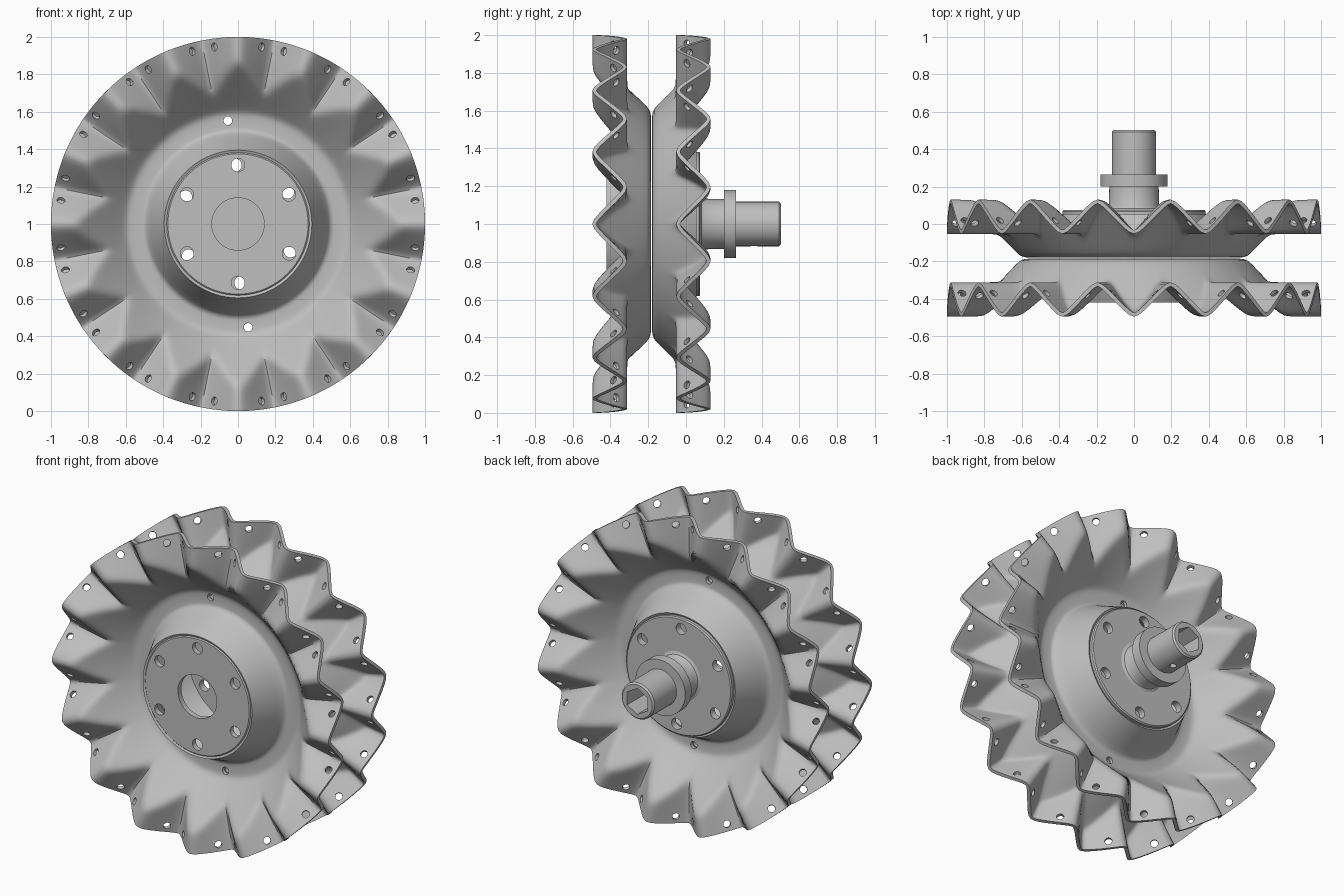
import bpy, bmesh
from math import sin, cos, asin, pi, tau, sqrt, radians
from mathutils import Matrix, Vector

if "Cube" in bpy.data.objects:
    bpy.data.objects.remove(bpy.data.objects["Cube"])

TEETH = 16
STEPS = 20            # samples per tooth
MID = -0.1825         # plane where the two discs meet
AXLE = Vector((0, 0, 1))

steel = bpy.data.materials.new("plain_steel_grey")
steel.use_nodes = True
grey = (0.52, 0.52, 0.52, 1)
steel.diffuse_color = grey
steel.node_tree.nodes["Principled BSDF"].inputs["Base Color"].default_value = grey


def make(name, bm, location):
    bmesh.ops.recalc_face_normals(bm, faces=bm.faces)
    mesh = bpy.data.meshes.new(name)
    bm.to_mesh(mesh)
    bm.free()
    mesh.materials.append(steel)
    obj = bpy.data.objects.new(name, mesh)
    obj.location = location
    bpy.context.collection.objects.link(obj)
    return obj


def activate(obj):
    bpy.ops.object.select_all(action='DESELECT')
    obj.select_set(True)
    bpy.context.view_layer.objects.active = obj


def apply_modifier(obj, mod):
    activate(obj)
    bpy.ops.object.modifier_apply(modifier=mod.name)


def smooth(obj, angle):
    activate(obj)
    bpy.ops.object.shade_smooth_by_angle(angle=radians(angle))


def cut(obj, holes):
    """Each hole is (centre, axis, radius, length, sides)."""
    bm = bmesh.new()
    for centre, axis, radius, length, sides in holes:
        turn = Vector(axis).to_track_quat('Z', 'Y').to_matrix().to_4x4()
        bmesh.ops.create_cone(bm, cap_ends=True, segments=sides, radius1=radius,
                              radius2=radius, depth=length,
                              matrix=Matrix.Translation(centre) @ turn)
    cutter = make("hole_cutter", bm, obj.location)
    cutter.hide_render = True
    mod = obj.modifiers.new("holes", 'BOOLEAN')
    mod.operation, mod.solver, mod.object = 'DIFFERENCE', 'EXACT', cutter
    apply_modifier(obj, mod)
    bpy.data.objects.remove(cutter)


def lathe(name, profile):
    """Spin a closed (radius, y) outline around the axle."""
    bm = bmesh.new()
    verts = [bm.verts.new((r, y, 0)) for r, y in profile]
    edges = [bm.edges.new((a, b)) for a, b in zip(verts, verts[1:] + verts[:1])
             if a.co.x + b.co.x > 0]
    bmesh.ops.spin(bm, geom=verts + edges, cent=(0, 0, 0), axis=(0, 1, 0),
                   angle=tau, steps=72, use_merge=True)
    bmesh.ops.remove_doubles(bm, verts=bm.verts, dist=1e-5)
    return make(name, bm, AXLE)


def polar(r, a, y):
    return Vector((r * cos(a), y, r * sin(a)))


def soft_max(a, b, k):
    return (a + b + sqrt((a - b) ** 2 + k * k)) / 2


def soft_min(a, b, k):
    return -soft_max(-a, -b, k)


# Corrugated rim: a zigzag with rounded crests
def wave(a):
    return -0.222 - 0.081 * asin(0.93 * cos(TEETH * a)) / asin(0.93)


# Disc section: hub bulge, flat flange, cone, then the zigzag rim
def disc_height(r, a):
    dish = soft_min(-0.01, -0.012 - (r - 0.6) * 1.1, 0.02)
    dish = soft_min(dish, -0.012 - (0.485 - r) * 2.2, 0.025)
    return soft_max(dish, wave(a), 0.022) if r > 0.6 else dish


# Toothed disc
bm = bmesh.new()
rings = []
count = TEETH * STEPS
for i in range(35):
    r = 0.385 + 0.615 * i / 34
    rings.append([bm.verts.new(polar(r, tau * j / count, disc_height(r, tau * j / count)))
                  for j in range(count)])
for inner, outer in zip(rings, rings[1:]):
    for j in range(count):
        k = (j + 1) % count
        bm.faces.new((inner[j], inner[k], outer[k], outer[j]))
front_disc = make("front_toothed_disc", bm, AXLE + Vector((0, MID, 0)))
solid = front_disc.modifiers.new("thickness", 'SOLIDIFY')
solid.thickness, solid.offset = 0.021, 0
apply_modifier(front_disc, solid)

# Two rim holes beside every inner fold, plus two flange holes
holes = []
for t in range(TEETH):
    for side in (-1, 1):
        a = tau * (t + 0.5) / TEETH + side * radians(4.05)
        slope = (wave(a + 0.01) - wave(a - 0.01)) / (0.02 * 0.955)
        axis = Vector((0, 1, 0)) - slope * Vector((-sin(a), 0, cos(a)))
        holes.append((polar(0.955, a, wave(a)), axis, 0.022, 0.07, 16))
for a in (radians(95.6), radians(275.6)):
    holes.append((polar(0.555, a, -0.012), (0, 1, 0), 0.023, 0.1, 20))
cut(front_disc, holes)
smooth(front_disc, 48)

# The rear disc is the same part turned around and advanced half a tooth
back_disc = bpy.data.objects.new("back_toothed_disc", front_disc.data)
bpy.context.collection.objects.link(back_disc)
back_disc.matrix_world = (Matrix.Translation(front_disc.location)
                          @ Matrix.Rotation(-pi / TEETH, 4, 'Y')
                          @ Matrix.Rotation(pi, 4, 'Z'))


def bolt_holes(offset, y):
    return [(polar(0.315, radians(90 + 60 * i + offset), y), (0, 1, 0), 0.036, 0.2, 24)
            for i in range(6)]


# Front hub plate with a central opening
front_plate = lathe("front_hub_plate", [(0.14, -0.385), (0.14, -0.42), (0.375, -0.42),
                                        (0.382, -0.413), (0.382, -0.385)])
cut(front_plate, bolt_holes(0, -0.4))
smooth(front_plate, 30)

# Rear hub plate
back_plate = lathe("back_hub_plate", [(0, 0.03), (0.382, 0.03), (0.382, 0.068),
                                      (0.375, 0.075), (0, 0.075)])
cut(back_plate, bolt_holes(3, 0.05))
smooth(back_plate, 30)

# Stub shaft with collar, hexagonal socket and pin hole
shaft = lathe("stub_shaft", [(0, 0.06), (0.16, 0.06), (0.16, 0.075), (0.143, 0.083),
                             (0.134, 0.1), (0.132, 0.2), (0.18, 0.2), (0.18, 0.265),
                             (0.118, 0.265), (0.118, 0.493), (0.108, 0.503), (0, 0.503)])
cut(shaft, [((0, 0.4, 0), (0, 1, 0), 0.085, 0.5, 6)])
cut(shaft, [((0, 0.36, -0.1), (0, 0, 1), 0.02, 0.16, 16)])
smooth(shaft, 30)
